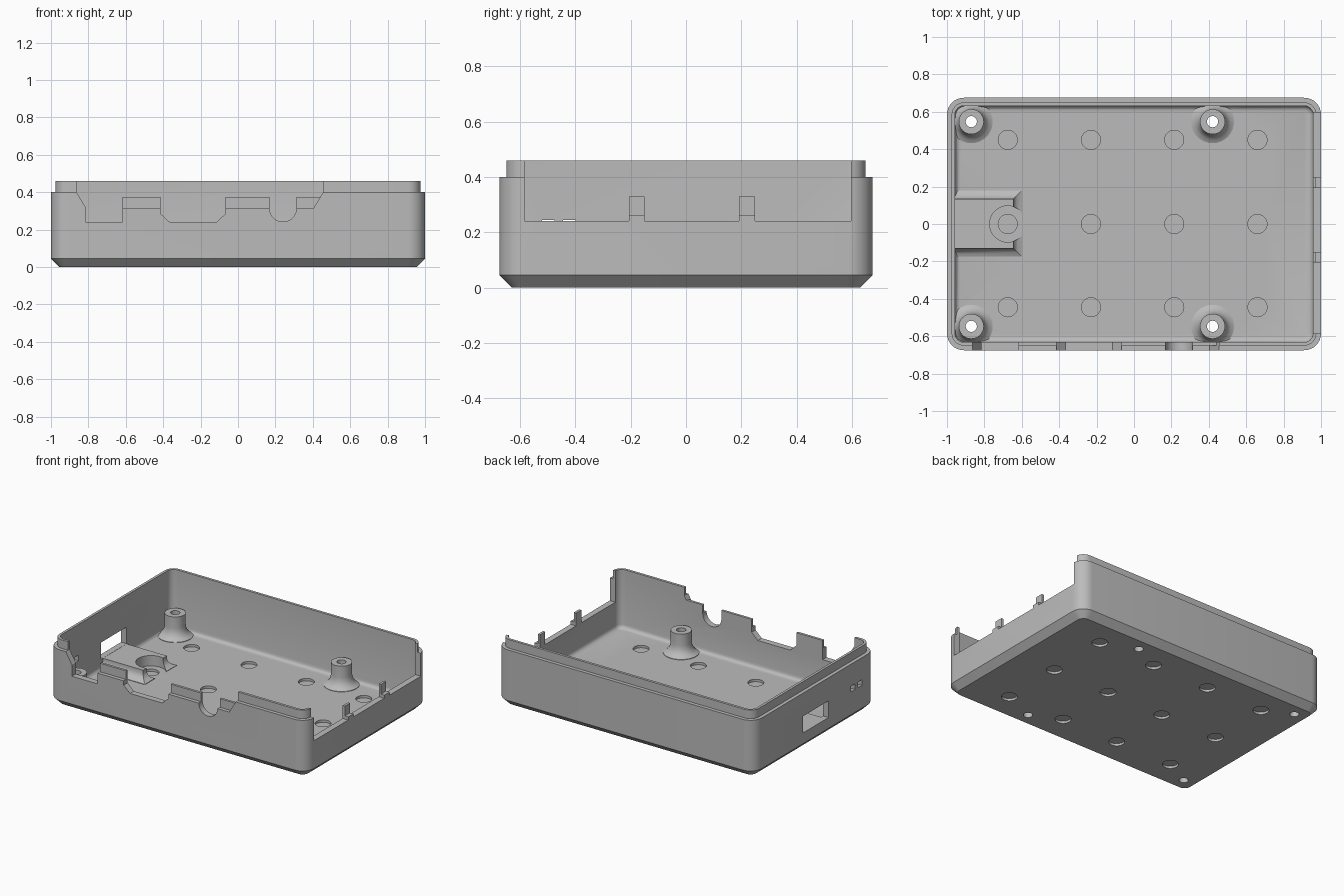
import bpy, bmesh, math

if "Cube" in bpy.data.objects:
    bpy.data.objects.remove(bpy.data.objects["Cube"])

grey = bpy.data.materials.new("plain grey")
grey.diffuse_color = (0.5, 0.5, 0.5, 1)
grey.use_nodes = True
grey.node_tree.nodes["Principled BSDF"].inputs["Base Color"].default_value = grey.diffuse_color


def finish(name, bm):
    bmesh.ops.recalc_face_normals(bm, faces=bm.faces[:])
    me = bpy.data.meshes.new(name)
    bm.to_mesh(me)
    bm.free()
    me.materials.append(grey)
    ob = bpy.data.objects.new(name, me)
    bpy.context.collection.objects.link(ob)
    return ob


def add_loft(bm, rings):
    """Skin a closed solid through rings with equal point counts."""
    loops = [[bm.verts.new(p) for p in r] for r in rings]
    n = len(loops[0])
    for a, b in zip(loops, loops[1:]):
        for i in range(n):
            j = (i + 1) % n
            bm.faces.new((a[i], a[j], b[j], b[i]))
    bm.faces.new(loops[0][::-1])
    bm.faces.new(loops[-1])


def loft(name, rings):
    bm = bmesh.new()
    add_loft(bm, rings)
    return finish(name, bm)


def rounded(inset, z, seg=8):
    """Rounded rectangle, inset from the outer outline."""
    r, pts = 0.09 - inset, []
    for k, (sx, sy) in enumerate(((1, 1), (-1, 1), (-1, -1), (1, -1))):
        for i in range(seg + 1):
            a = math.pi / 2 * (k + i / seg)
            pts.append((sx * 0.91 + r * math.cos(a), sy * 0.585 + r * math.sin(a), z))
    return pts


def circle(x, y, r, z, n=32):
    return [(x + r * math.cos(2 * math.pi * i / n),
             y + r * math.sin(2 * math.pi * i / n), z) for i in range(n)]


def rect(x0, x1, y0, y1, z):
    return [(x0, y0, z), (x1, y0, z), (x1, y1, z), (x0, y1, z)]


def prism(name, pts, axis, lo, hi):
    """Extrude a side profile along x or y."""
    put = (lambda p, d: (d, p[0], p[1])) if axis == 'x' else (lambda p, d: (p[0], d, p[1]))
    clean = [p for i, p in enumerate(pts) if p != pts[i - 1]]
    return loft(name, [[put(p, d) for p in clean] for d in (lo, hi)])


def combine(target, other, op):
    other.hide_render = True
    m = target.modifiers.new(op, 'BOOLEAN')
    m.operation, m.solver, m.object = op, 'EXACT', other
    bpy.context.view_layer.objects.active = target
    bpy.ops.object.modifier_apply(modifier=m.name)
    bpy.data.objects.remove(other)


FLOOR = 0.047
# outer tray with bottom chamfer and stepped lip
shell = loft("case_bottom", [rounded(0.045, 0), rounded(0, 0.045), rounded(0, 0.40),
                             rounded(0.025, 0.40), rounded(0.025, 0.46)])
# hollow with a curved foot to the walls
cove = []
for i in range(5):
    a = math.pi / 2 * i / 4
    cove.append(rounded(0.043 + 0.028 * (1 - math.sin(a)), FLOOR + 0.028 * (1 - math.cos(a))))
combine(shell, loft("hollow", cove + [rounded(0.043, 0.7)]), 'DIFFERENCE')

# board standoffs with flared bases
BOSSES = [(x, y) for x in (-0.87, 0.42) for y in (-0.547, 0.547)]
FLARE = ((0.115, 0.04), (0.115, 0.05), (0.095, 0.06), (0.08, 0.078),
         (0.07, 0.10), (0.067, 0.125), (0.067, 0.205))
for x, y in BOSSES:
    combine(shell, loft("standoff", [circle(x, y, r, z) for r, z in FLARE]), 'UNION')

# card platform with a round notch
STEPS = ((0.045, 0.03), (0.045, 0.05), (0.022, 0.06), (0.006, 0.08), (0, 0.10), (0, 0.12))
platform = loft("card_platform", [rect(-0.97, -0.645 + e, -0.13 - e, 0.134 + e, z)
                                  for e, z in STEPS])
combine(platform, loft("notch", [circle(-0.675, 0, 0.097, z) for z in (0, 0.3)]), 'DIFFERENCE')
combine(shell, platform, 'UNION')


# front connector openings: lip layer, then outer wall layer
def front_profile(top, end):
    arc = []
    for i in range(17):
        a = math.pi * (1 + i / 16)
        arc.append((round(0.2405 + 0.0725 * math.cos(a), 4),
                    round(0.315 + 0.0725 * math.sin(a), 4)))
    return [(-0.863, 0.6), (-0.863, 0.4), (-0.815, 0.32), (-0.815, 0.24),
            (-0.617, 0.24), (-0.617, top), (-0.414, top), (-0.414, 0.285),
            (-0.365, 0.24), (-0.115, 0.24), (-0.067, 0.285), (-0.067, top),
            (0.168, top)] + arc + [(0.313, top), (end, top), (0.455, 0.4), (0.455, 0.6)]


combine(shell, prism("front_lip_cut", front_profile(0.375, 0.44), 'y', -0.8, -0.6), 'DIFFERENCE')
combine(shell, prism("front_wall_cut", front_profile(0.315, 0.404), 'y', -0.8, -0.649), 'DIFFERENCE')


# right side opening with two small posts
def side_profile(top):
    pts = [(-0.585, 0.6), (-0.585, 0.24)]
    for a, b in ((-0.207, -0.15), (0.192, 0.25)):
        pts += [(a, 0.24), (a, top), (b, top), (b, 0.24)]
    return pts + [(0.597, 0.24), (0.597, 0.6)]


combine(shell, prism("side_lip_cut", side_profile(0.33), 'x', 0.92, 1.2), 'DIFFERENCE')
combine(shell, prism("side_wall_cut", side_profile(0.262), 'x', 0.974, 1.2), 'DIFFERENCE')

# screw holes, round floor recesses, card slot and indicator windows
bm = bmesh.new()
for x, y in BOSSES:
    add_loft(bm, [circle(x, y, 0.03, z, 24) for z in (-0.1, 0.4)])
for x in (-0.675, -0.23, 0.215, 0.66):
    for y in (-0.445, 0, 0.45):
        for z0, z1 in ((-0.1, 0.016), (0.03, 0.07)):
            add_loft(bm, [circle(x, y, 0.051, z) for z in (z0, z1)])
for y0, y1, z0, z1 in ((-0.15, 0.134, 0.121, 0.238),
                       (-0.445, -0.40, 0.205, 0.245), (-0.52, -0.475, 0.205, 0.245)):
    add_loft(bm, [rect(-1.1, -0.94, y0, y1, z) for z in (z0, z1)])
combine(shell, finish("openings", bm), 'DIFFERENCE')

# smooth rounds, keep edges crisp
bpy.ops.object.select_all(action='DESELECT')
shell.select_set(True)
bpy.context.view_layer.objects.active = shell
bpy.ops.object.shade_smooth_by_angle(angle=math.radians(30))
